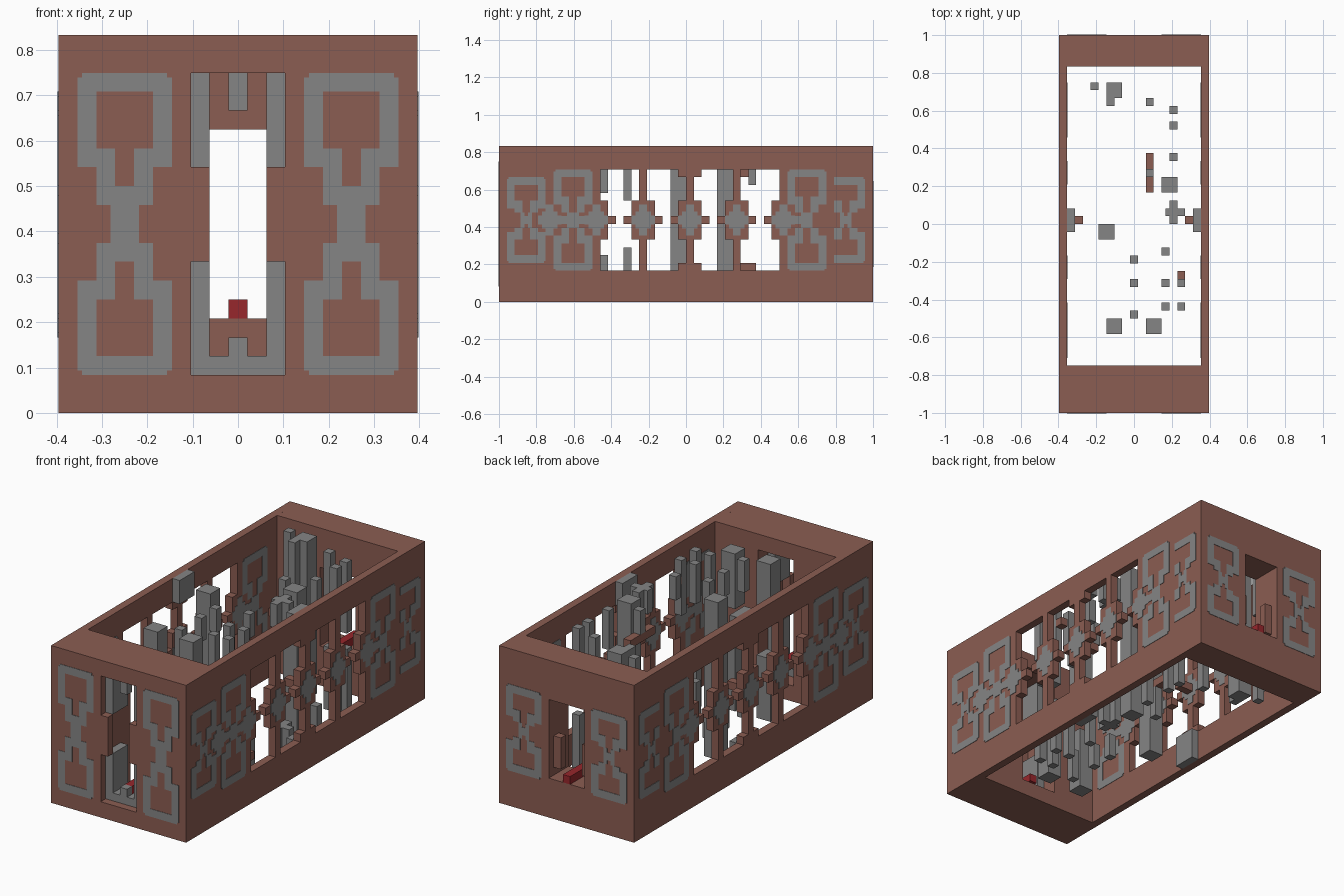
import bpy
import bmesh

U = 1 / 24  # one block

cube = bpy.data.objects.get("Cube")
if cube:
    bpy.data.objects.remove(cube)


def material(name, color):
    m = bpy.data.materials.new(name)
    m.use_nodes = True
    m.diffuse_color = (*color, 1)
    m.node_tree.nodes["Principled BSDF"].inputs["Base Color"].default_value = (*color, 1)
    return m


BROWN = material("terracotta brown", (0.26, 0.11, 0.085))
GREY = material("stone grey", (0.235, 0.235, 0.235))
RED = material("rod red", (0.31, 0.02, 0.025))


def build(name, mat, boxes):
    """One object from boxes given as x, y and z ranges in blocks."""
    bm = bmesh.new()
    for spans in boxes:
        verts = bmesh.ops.create_cube(bm, size=1)["verts"]
        for v in verts:
            for i, (lo, hi) in enumerate(spans):
                v.co[i] = ((lo + hi) / 2 + v.co[i] * (hi - lo)) * U
    mesh = bpy.data.meshes.new(name)
    bm.to_mesh(mesh)
    bm.free()
    mesh.materials.append(mat)
    obj = bpy.data.objects.new(name, mesh)
    bpy.context.collection.objects.link(obj)
    return obj


def both(span):
    """A range and its mirror image about zero."""
    return [span, (-span[1], -span[0])]


W, L, H = 9.5, 24, 20
INNER = W - 1
MID = 10.5
FRONT, BACK = (-L, -18), (20, L)
MULLIONS = [-5.5, 0.5, 6.5]
CROSSES = [-17.5, -11.5] + MULLIONS + [12.5]

# Long side walls with four windows, cross-shaped brackets between them
for side, wall in zip(("left", "right"), both((INNER, W))):
    parts = [(wall, (-L, L), (0, 4)), (wall, (-L, L), (17, H)),
             (wall, (-L, -11), (4, 17)), (wall, (12, L), (4, 17))]
    parts += [(wall, (c - 0.5, c + 0.5), (4, 17)) for c in MULLIONS]
    for c in CROSSES[1:]:
        parts.append((wall, (c - 1.5, c + 1.5), (8, 13)))
        parts.append((wall, (c - 2.5, c + 2.5), (10, 11)))
    parts += [(wall, (-1, 2), z) for z in ((4, 5), (16, 17))]
    build(side + "_wall", BROWN, parts)

# End walls with a tunnel through each
full = both((2.5, INNER))
middle = (-2.5, 2.5)
build("front_wall", BROWN,
      [(x, FRONT, (0, H)) for x in full]
      + [(middle, FRONT, z) for z in ((0, 2), (18, H))]
      + [(x, (-L, 1 - L), (8, 13)) for x in both((1.5, 2.5))])
build("back_wall", BROWN,
      [(x, BACK, (0, H)) for x in full]
      + [(middle, BACK, z) for z in ((0, 5), (15, H))]
      + [(x, (22, 23), (6, 10)) for x in both((1.5, 2.5))])

# Tunnel lining and rods
build("tunnel_lining", GREY,
      [(x, (-23, -20), z) for x in both((1.5, 2.5)) for z in ((2, 8), (13, 18))]
      + [((-1.5, 1.5), (-23, -20), (2, 3)),
         ((-0.5, 0.5), (-23, -22), (3, 4)),
         ((-0.5, 0.5), (-23, -22), (16, 18))])
build("front_rod", RED, [((-0.5, 0.5), (-22, -19), (3, 4))])
build("back_rod", RED, [((-0.5, 0.5), BACK, (5, 6))])


# Painted ornaments as flat rectangles (across, up)
def hourglass(centre, height, step, mid, clip=-99):
    half = [((-2.5, 2.5), (height - 1, height - 0.25)),
            ((-2.25, 2.25), (height - 0.25, height)),
            ((-0.5, 0.5), (0, step - 1))]
    half += [(a, (step, height - 1)) for a in both((1.5, 2.5))]
    half += [(a, (1, step + 1)) for a in both((0.5, 1.5))]
    half += [(a, (0, 1)) for a in both((0.25, 0.75))]
    out = []
    for (a0, a1), b in half:
        a0, a1 = max(a0 + centre, clip), a1 + centre
        if a1 > a0:
            out += [((a0, a1), (mid + lo, mid + hi)) for lo, hi in both(b)]
    return out


def cross(c):
    return [((c - w, c + w), (MID - h, MID + h))
            for w, h in ((1.5, 0.6), (1, 1.1), (0.5, 2))]


def plates(name, rects, axis, at):
    skin = (at - 0.05, at + 0.05)
    build(name, GREY, [(skin, a, z) if axis == "x" else (a, skin, z) for a, z in rects])


side_art = [r for c in CROSSES for r in cross(c)]
side_art += hourglass(-20.5, 5.5, 1.5, MID) + hourglass(20.5, 5.5, 1.5, MID, 19)
side_art += hourglass(-14.5, 6.5, 2, MID) + hourglass(15.5, 6.5, 2, MID)
side_art += [((-19, -15.2), (10, 11)), ((-13.8, -10), (10, 11)), ((11, 15), (10, 11))]
inner_art = [r for r in side_art if r[0][0] > -18 and r[0][1] < 20]
for side, s in (("left", 1), ("right", -1)):
    plates(side + "_ornament", side_art, "x", s * W)
    plates(side + "_inner_ornament", inner_art, "x", s * INNER)
plates("front_ornament", hourglass(-6, 8, 3, 10) + hourglass(6, 8, 3, 10), "y", -L)
plates("back_ornament", hourglass(-6, 5.5, 1.5, 10) + hourglass(6, 5.5, 1.5, 10), "y", L)

# Pillars: x, y, half width, top of lower part, bottom of upper part
PILLARS = [
    (-5, 17.5, 0.5, 8, 12), (-2.5, 17, 1, 10, 10), (-3, 15.5, 0.5, 8, 12),
    (2, 15.5, 0.5, 8, 12), (5, 14.5, 0.5, 9, 11), (5, 12.5, 0.5, 7, 14),
    (5, 8.5, 0.5, 4, 15), (4.5, 5, 1, 10, 10), (5, 2.5, 0.5, 4, 17),
    (5, 0.5, 0.5, 4, 17), (-3.5, -1, 1, 10, 10), (4, -3.5, 0.5, 4, 17),
    (0, -4.5, 0.5, 3, 17), (0, -7.5, 0.5, 3, 17), (4, -7.5, 0.5, 5, 15),
    (6, -7.5, 0.5, 7, 13), (4, -10.5, 0.5, 5, 15), (6, -10.5, 0.5, 6, 14),
    (0, -11.5, 0.5, 4, 16), (-2.5, -13, 1, 8, 13), (2.5, -13, 1, 8, 13),
    (2, 6.5, 0.5, 4, 17)]
stones = []
for x, y, r, low, high in PILLARS:
    stones += [((x - r, x + r), (y - r, y + r), z) for z in ((0, low), (high, H))]
build("pillars", GREY, stones)

# Cross arms, wall buttresses and small brown blocks
LEVELS = ((0, 4), (17, H))
build("cross_arms", GREY, [((4, 6.5), (1, 2), z) for z in LEVELS])
build("buttresses", GREY,
      [(x, (-1, 2), z) for x in both((INNER - 1, INNER)) for z in LEVELS])
build("inner_brackets", BROWN,
      [(x, (0, 1), (10, 11)) for x in both((6.5, INNER))])
build("brown_beams", BROWN,
      [((1.5, 2.5), (4, 9), z) for z in ((4, 5), (16, 17))]
      + [((5.5, 6.5), (-7, -6), z) for z in ((3, 4), (17, 18))])
